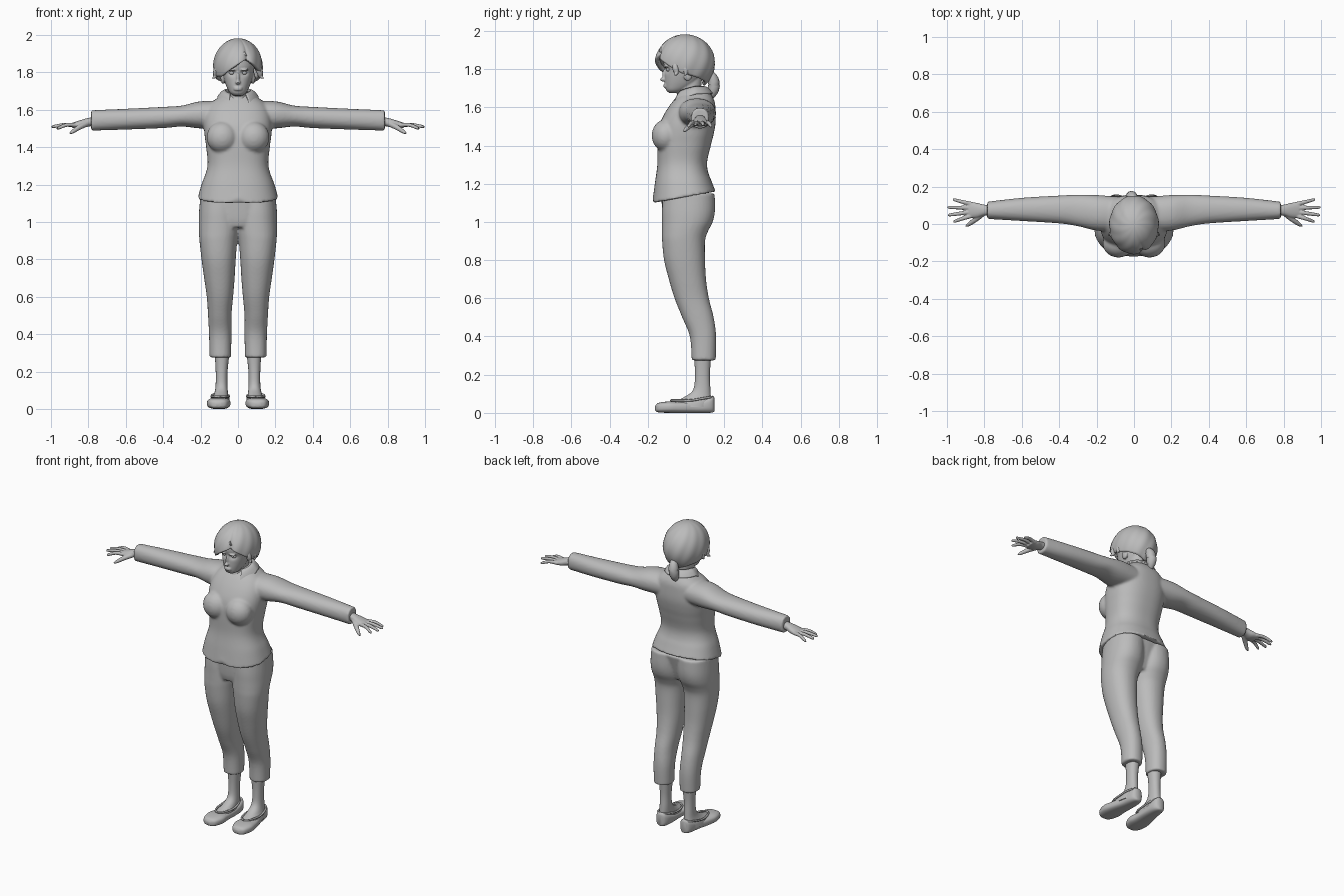
import bpy, bmesh, math
from mathutils import Vector

if "Cube" in bpy.data.objects:
    bpy.data.objects.remove(bpy.data.objects["Cube"])

grey = bpy.data.materials.new("plain grey")
grey.diffuse_color = (0.5, 0.5, 0.5, 1)
grey.use_nodes = True
grey.node_tree.nodes["Principled BSDF"].inputs["Base Color"].default_value = grey.diffuse_color


def resample(rows, n):
    """Catmull-Rom interpolation of tuples, n steps per interval."""
    out = []
    for i in range(len(rows) - 1):
        a, b, c, d = (rows[max(0, min(len(rows) - 1, i + k))] for k in (-1, 0, 1, 2))
        for s in range(n):
            t = s / n
            out.append([0.5 * (2 * q + (r - p) * t + (2 * p - 5 * q + 4 * r - w) * t * t
                               + (3 * q - p - 3 * r + w) * t ** 3) for p, q, r, w in zip(a, b, c, d)])
    return out + [list(rows[-1])]


def skin_rings(bm, rings, closed=True, cap=True):
    vs = [[bm.verts.new(p) for p in r] for r in rings]
    for a, b in zip(vs, vs[1:]):
        n = len(a)
        for i in range(n if closed else n - 1):
            j = (i + 1) % n
            bm.faces.new((a[i], a[j], b[j], b[i]))
    if cap:
        bm.faces.new(vs[0])
        bm.faces.new(vs[-1])


def loft(bm, rows, axis="Z", side=1, power=2.2, seg=36, steps=5, warp=None):
    """Rows are (position, u0, u1, v0, v1) extents of rounded sections along an axis."""
    rings = []
    for t, u0, u1, v0, v1 in resample(rows, steps):
        ring = []
        for i in range(seg):
            a = 2 * math.pi * i / seg
            c, s = math.cos(a), math.sin(a)
            u = (u0 + u1) / 2 + (u1 - u0) / 2 * math.copysign(abs(c) ** (2 / power), c)
            v = (v0 + v1) / 2 + (v1 - v0) / 2 * math.copysign(abs(s) ** (2 / power), s)
            p = Vector({"Z": (u, v, t), "X": (t, u, v), "Y": (u, t, v)}[axis])
            p = warp(p) if warp else p
            ring.append((p.x * side, p.y, p.z))
        rings.append(ring)
    skin_rings(bm, rings)


def tube(bm, pts, side=1, seg=12, steps=4):
    """Points are (x, y, z, radius)."""
    rows = resample(pts, steps)
    rings = []
    for i, r in enumerate(rows):
        d = Vector(rows[min(i + 1, len(rows) - 1)][:3]) - Vector(rows[max(i - 1, 0)][:3])
        q = d.to_track_quat("Z", "Y")
        ring = [Vector(r[:3]) + q @ Vector((math.cos(k * 2 * math.pi / seg), math.sin(k * 2 * math.pi / seg), 0)) * r[3]
                for k in range(seg)]
        rings.append([(p.x * side, p.y, p.z) for p in ring])
    skin_rings(bm, rings)


def ball(bm, loc, rad):
    vs = bmesh.ops.create_uvsphere(bm, u_segments=20, v_segments=12, radius=1)["verts"]
    for v in vs:
        v.co = Vector(a + b * c for a, b, c in zip(loc, rad, v.co))


def finish(bm, name, voxel=0, smooth=0, thick=0, angle=40):
    bmesh.ops.recalc_face_normals(bm, faces=bm.faces)
    me = bpy.data.meshes.new(name)
    bm.to_mesh(me)
    bm.free()
    me.materials.append(grey)
    ob = bpy.data.objects.new(name, me)
    bpy.context.collection.objects.link(ob)
    if thick:
        m = ob.modifiers.new("thickness", "SOLIDIFY")
        m.thickness, m.offset = thick, 0
    if voxel:
        m = ob.modifiers.new("fuse", "REMESH")
        m.mode, m.voxel_size, m.use_smooth_shade = "VOXEL", voxel, True
    if smooth:
        m = ob.modifiers.new("soften", "SMOOTH")
        m.iterations, m.factor = smooth, 0.5
    bpy.ops.object.select_all(action="DESELECT")
    ob.select_set(True)
    bpy.context.view_layer.objects.active = ob
    bpy.ops.object.shade_smooth_by_angle(angle=math.radians(angle))
    return ob


def sym(*rows):
    """Left-right symmetric sections: (z, half width, y0, y1)."""
    return [(z, -w, w, a, b) for z, w, a, b in rows]


# Jacket: torso with sloping notched hem, bust and sleeves
def hem(p):
    k = max(0, (1.25 - p.z) / 0.15)
    p.z += 0.06 * k * (p.y + 0.17) / 0.33
    if p.y < 0:
        p.z += 0.03 * min(1, k) ** 4 * max(0, 1 - abs(p.x) / 0.045)
    return p


bm = bmesh.new()
loft(bm, sym((1.10, .215, -.175, .155), (1.2, .192, -.163, .132), (1.3, .163, -.150, .11),
             (1.4, .170, -.150, .13), (1.46, .178, -.148, .145), (1.52, .182, -.135, .155),
             (1.58, .175, -.105, .155), (1.63, .15, -.07, .15), (1.67, .10, -.035, .13),
             (1.695, .07, -.015, .11)), power=2.4, seg=96, warp=hem)
for s in (-1, 1):
    ball(bm, (s * .083, -.105, 1.452), (.085, .075, .085))
    loft(bm, [(.08, -.04, .145, 1.5, 1.645), (.2, -.035, .155, 1.5, 1.645), (.3, -.012, .157, 1.51, 1.622),
              (.4, .003, .152, 1.502, 1.615), (.6, .016, .14, 1.494, 1.605), (.785, .027, .119, 1.488, 1.597)],
         "X", s)
finish(bm, "jacket", .008, 5)

# Trousers
bm = bmesh.new()
loft(bm, sym((.97, .15, -.11, .09), (1.02, .195, -.122, .11), (1.15, .2, -.13, .145)))
for s in (-1, 1):
    loft(bm, [(.275, .037, .152, .03, .156), (.4, .035, .155, .02, .158), (.5, .035, .16, -.02, .145),
              (.6, .026, .167, -.06, .12), (.7, .018, .181, -.09, .105), (.8, .012, .195, -.115, .1),
              (.9, .004, .206, -.125, .1), (.95, -.005, .209, -.126, .115), (1.0, -.01, .21, -.126, .14),
              (1.06, -.01, .208, -.126, .152), (1.15, -.01, .2, -.12, .15)], side=s)
finish(bm, "trousers", .008, 4)


# Head: skull, neck, nose, lips, ears, with eye sockets pressed in
def sockets(p):
    if p.y < 0:
        p.y += .014 * math.exp(-((abs(p.x) - .033) / .018) ** 2 - ((p.z - 1.797) / .014) ** 2)
    return p


bm = bmesh.new()
loft(bm, sym((1.675, .022, -.088, -.04), (1.69, .043, -.104, .0), (1.72, .06, -.110, .05), (1.76, .074, -.111, .08),
             (1.80, .083, -.111, .1), (1.84, .09, -.118, .11), (1.90, .085, -.11, .11), (1.95, .04, -.06, .06)),
     seg=72, steps=8, warp=sockets)
loft(bm, sym((1.56, .03, -.105, .06), (1.61, .045, -.085, .075), (1.66, .05, -.048, .075), (1.76, .05, -.035, .085)))
ball(bm, (0, -.119, 1.746), (.014, .017, .011))
ball(bm, (0, -.111, 1.768), (.009, .014, .032))
for z in (1.708, 1.717):
    ball(bm, (0, -.107, z), (.024, .012, .006))
for s in (-1, 1):
    ball(bm, (s * .08, .01, 1.77), (.013, .024, .032))
    ball(bm, (s * .033, -.109, 1.813), (.024, .012, .006))
finish(bm, "head", .0045, 3)
bm = bmesh.new()
for s in (-1, 1):
    ball(bm, (s * .033, -.088, 1.797), (.015, .015, .011))
finish(bm, "eyes")

# Hair cap with a side-swept fringe and a parting groove
bm = bmesh.new()
rings = []
for k in range(1, 25):
    ring = []
    for i in range(96):
        a = 2 * math.pi * i / 96
        a = a if a <= math.pi else a - 2 * math.pi
        low = 1.87 - .09 * min(1, abs(a - .35) / 1.1) - .06 * max(0, (abs(a) - 1.5) / 1.64)
        th = math.acos((low - 1.83) / .142) * k / 24
        r = math.sin(th) * (1 + .012 * math.sin(11 * a + 5 * th))
        r *= 1 - .06 * math.exp(-((a - .4) / .1) ** 2)
        ring.append((.122 * r * math.sin(a), -.005 - .147 * r * math.cos(a), 1.83 + .142 * math.cos(th)))
    rings.append(ring)
skin_rings(bm, rings, cap=False)
bm.faces.new([v for v in bm.verts][:96])
finish(bm, "hair_cap", thick=.02, angle=60)

# Loose locks around the face and the tied tail
bm = bmesh.new()
for s in (-1, 1):
    for y, x in ((-.05, .137), (0, .128)):
        tube(bm, [(.09, y, 1.86, .02), (.113, y - .005, 1.81, .018), (.122, y, 1.78, .012), (x, y - .01, 1.768, .002)], s)
tube(bm, [(.04, -.125, 1.90, .015), (-.03, -.128, 1.86, .018), (-.08, -.105, 1.82, .016), (-.115, -.06, 1.785, .004)])
finish(bm, "hair_locks", angle=60)
bm = bmesh.new()
tube(bm, [(0, .10, 1.765, .015), (-.005, .132, 1.765, .024), (-.012, .146, 1.725, .031), (-.016, .14, 1.68, .027),
          (-.02, .125, 1.64, .006)])
finish(bm, "hair_tail", angle=60)

# Shirt collar: folded band whose lower edge drops to two front points
bm = bmesh.new()
rings = []
for k in range(7):
    t = k / 6
    ring = []
    for i in range(61):
        a = math.radians(38 + 284 * i / 60)
        e = max(0, abs(i - 30) / 30 - .55) / .45
        drop = .035 + (.075 if i < 30 else .105) * e ** 1.5
        rx, ry = .066 + .04 * t ** .6, .07 + (.035 + .03 * e) * t ** .7
        x = rx * math.sin(a) * (1 - (.45 * t * e ** 3 if i > 30 else 0))
        ring.append((x, .03 - ry * math.cos(a), 1.705 - .02 * e - drop * t))
    rings.append(ring)
skin_rings(bm, rings, closed=False, cap=False)
finish(bm, "collar", thick=.012, angle=50)

# Hands with spread fingers, ankles and flat shoes
for s, word in ((-1, "right"), (1, "left")):
    bm = bmesh.new()
    loft(bm, [(.74, .045, .10, 1.515, 1.565), (.8, .045, .103, 1.51, 1.556), (.84, .033, .113, 1.50, 1.545),
              (.885, .033, .118, 1.502, 1.53)], "X", s)
    for y0, tip in ((.106, (.968, .13, 1.502)), (.086, (.995, .089, 1.51)), (.065, (.993, .048, 1.51)),
                    (.045, (.965, .014, 1.502))):
        x, y, z = tip
        tube(bm, [(.865, y0, 1.518, .012), ((.865 + x) / 2, (y0 + y) / 2, 1.519, .0105), (x - .006, y, z, .008),
                  (x, y, z, .003)], s)
    tube(bm, [(.81, .055, 1.525, .016), (.85, .022, 1.505, .014), (.885, -.003, 1.482, .01), (.9, -.012, 1.472, .003)], s)
    finish(bm, word + "_hand", .004, 2)

    bm = bmesh.new()
    loft(bm, [(.03, .05, .145, -.085, .12), (.055, .05, .14, -.075, .128), (.08, .053, .128, -.015, .13),
              (.12, .056, .12, .037, .128), (.2, .056, .119, .047, .125), (.3, .045, .125, .042, .132)], side=s)
    finish(bm, word + "_ankle", angle=60)

    bm = bmesh.new()
    loft(bm, [(-.162, .09, .12, .012, .035), (-.145, .06, .15, .003, .052), (-.09, .041, .166, 0, .06),
              (-.03, .045, .158, 0, .058), (.05, .044, .138, 0, .062), (.11, .045, .13, 0, .08),
              (.138, .055, .12, .002, .09), (.148, .07, .105, .008, .08)], "Y", s, power=2.8)
    tube(bm, [(.095 + .047 * math.sin(a), .03 - .108 * math.cos(a), .066 + .018 * max(0, -math.cos(a)), .006)
              for a in (2 * math.pi * i / 12 for i in range(13))], s, 8)
    finish(bm, word + "_shoe", angle=60)
